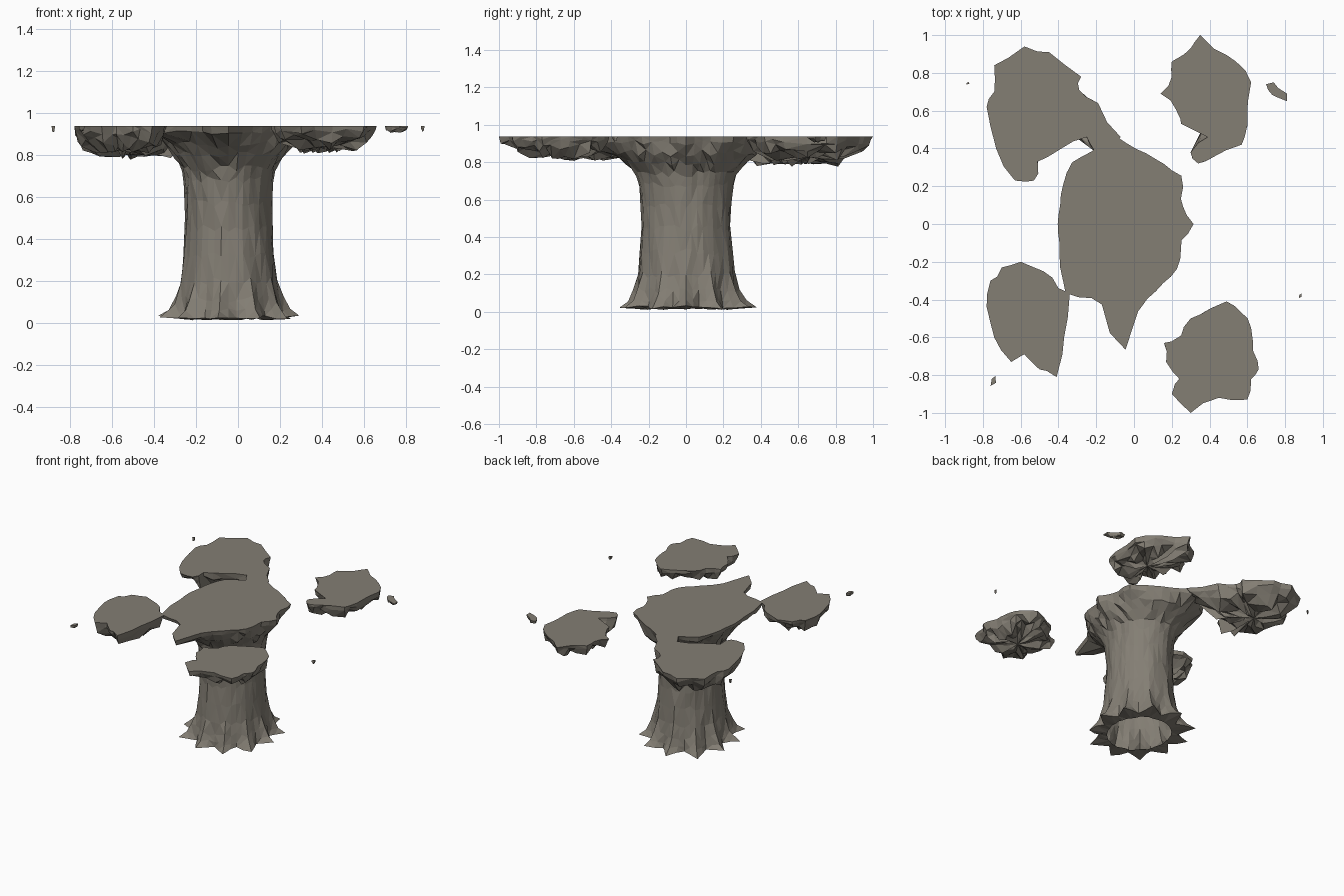
import bpy, bmesh, math, random
from mathutils import Vector

if "Cube" in bpy.data.objects:
    bpy.data.objects.remove(bpy.data.objects["Cube"])

random.seed(7)
TOP = 0.937
mat = bpy.data.materials.new("bark_brown")
mat.diffuse_color = (0.23, 0.21, 0.175, 1)
mat.use_nodes = True
mat.node_tree.nodes["Principled BSDF"].inputs["Base Color"].default_value = mat.diffuse_color


def loft(name, rings, bottom=None):
    """Skin rings of equal length (top first), cap the top flat, optionally close the underside to a point."""
    bm = bmesh.new()
    vs = [[bm.verts.new(p) for p in r] for r in rings]
    n = len(vs[0])
    for a, b in zip(vs, vs[1:]):
        for i in range(n):
            bm.faces.new((a[i], b[i], b[(i + 1) % n], a[(i + 1) % n]))
    bm.faces.new(vs[0])
    if bottom:
        tip = bm.verts.new(bottom)
        for i in range(n):
            bm.faces.new((vs[-1][i], tip, vs[-1][(i + 1) % n]))
    bmesh.ops.triangulate(bm, faces=bm.faces[:])
    bmesh.ops.recalc_face_normals(bm, faces=bm.faces[:])
    me = bpy.data.meshes.new(name)
    bm.to_mesh(me)
    bm.free()
    me.materials.append(mat)
    ob = bpy.data.objects.new(name, me)
    bpy.context.collection.objects.link(ob)
    return ob


def jit(a):
    return random.uniform(-a, a)


def clump(name, pts, centre, depth):
    """Sliced-off foliage clump: flat top, ragged rim, rough underside, thinner at far tips."""
    c = Vector(centre)
    rim = []
    for i, p in enumerate(pts):
        p, q = Vector(p), Vector(pts[(i + 1) % len(pts)])
        rim.append(p)
        if (q - p).length > 0.06:
            rim.append((p + q) / 2 + Vector((jit(0.014), jit(0.014))))
    rings = [[(p.x, p.y, TOP) for p in rim]]
    for scale, drop, rough in ((0.98, 0.25, 0.14), (0.88, 0.62, 0.25), (0.62, 0.85, 0.35), (0.28, 0.92, 0.2)):
        ring = []
        for p in rim:
            thin = min(1, (0.36 / max((p - c).length, 0.01)) ** 2) if scale > 0.7 else 1
            q = c + (p - c) * (scale + jit(0.025 if scale > 0.95 else 0.06))
            ring.append((q.x, q.y, TOP - depth * thin * (drop + jit(rough))))
        rings.append(ring)
    loft(name, rings, (c.x, c.y, TOP - depth))


# Foliage clumps around the trunk
clump("back_left_clump",
      [(-.74, .84), (-.58, .94), (-.45, .91), (-.28, .78), (-.29, .71), (-.19, .64), (-.07, .46), (-.16, .36),
       (-.23, .42), (-.25, .46), (-.40, .39), (-.51, .33), (-.53, .23), (-.63, .23), (-.73, .40), (-.78, .62), (-.74, .70)],
      (-.52, .62), .135)
clump("front_left_clump",
      [(-.60, -.20), (-.48, -.25), (-.40, -.34), (-.34, -.37), (-.37, -.60), (-.41, -.81), (-.50, -.77),
       (-.58, -.69), (-.65, -.73), (-.74, -.60), (-.78, -.44), (-.76, -.30), (-.70, -.23)],
      (-.56, -.48), .115)
clump("back_right_clump",
      [(.35, 1.0), (.42, .93), (.54, .86), (.62, .75), (.60, .52), (.57, .42), (.43, .36), (.34, .32), (.30, .38),
       (.39, .46), (.25, .53), (.22, .61), (.14, .69), (.20, .78), (.20, .86), (.30, .93)],
      (.44, .66), .11)
clump("front_right_clump",
      [(.16, -.63), (.25, -.59), (.30, -.50), (.40, -.45), (.49, -.41), (.57, -.47), (.62, -.55), (.63, -.67),
       (.66, -.77), (.62, -.82), (.60, -.93), (.45, -.92), (.30, -1.0), (.20, -.90), (.24, -.82), (.17, -.73)],
      (.42, -.70), .10)

# Small loose chips
clump("back_right_chip", [(.70, .74), (.74, .75), (.81, .69), (.81, .65), (.76, .67), (.71, .71)], (.76, .70), .028)
for name, x, y, w, h in (("back_left_chip", -.88, .745, .008, .007),
                         ("front_right_chip", .88, -.38, .008, .013),
                         ("front_left_chip", -.745, -.83, .014, .027)):
    clump(name, [(x - w, y - h), (x + w, y - h * .4), (x + w * .8, y + h), (x - w * .6, y + h * .3)], (x, y), .025)

# Trunk: the top follows this cut outline, the base splays into pointed roots
CX = -0.045
outline = [(-.02, .41), (.10, .36), (.16, .31), (.26, .25), (.25, .12), (.31, .0), (.25, -.10), (.23, -.25),
           (.10, -.37), (.03, -.44), (.0, -.54), (-.045, -.67), (-.14, -.57), (-.11, -.48), (-.20, -.39),
           (-.36, -.39), (-.38, -.30), (-.40, -.10), (-.40, .08), (-.37, .22), (-.32, .36), (-.24, .36),
           (-.20, .42), (-.12, .48)]


def reach(a):
    """Distance from the trunk axis to the outline in direction a."""
    d, best = Vector((math.cos(a), math.sin(a))), 0
    for i, p in enumerate(outline):
        p = Vector(p) - Vector((CX, 0))
        e = Vector(outline[(i + 1) % len(outline)]) - Vector((CX, 0)) - p
        den = d.cross(e)
        if abs(den) > 1e-9:
            t, u = p.cross(e) / den, p.cross(d) / den
            if t > 0 and -1e-4 <= u <= 1.0001:
                best = max(best, t)
    return best


N = 44
angles = [2 * math.pi * i / N for i in range(N)]
R = [reach(a) + jit(.007) for a in angles]
root_size = [random.uniform(.8, 1.15) for _ in range(11)]
rings = [[(CX + r * math.cos(a), r * math.sin(a), TOP) for a, r in zip(angles, R)],
         [(CX + r * .98 * math.cos(a), r * .98 * math.sin(a), .905 + jit(.015)) for a, r in zip(angles, R)]]
# z, x radius, y radius, root length
for z, rx, ry, root in ((.85, .295, .375, 0), (.80, .258, .325, 0), (.74, .222, .272, 0), (.68, .21, .252, 0),
                        (.57, .206, .24, 0), (.45, .208, .238, 0), (.32, .214, .243, .005), (.20, .222, .25, .014),
                        (.11, .235, .258, .03), (.06, .242, .262, .06), (.025, .248, .268, .11)):
    ring = []
    for i, a in enumerate(angles):
        r = 1 / math.hypot(math.cos(a) / rx, math.sin(a) / ry)
        r += root * (1, .4, .05, .4)[i % 4] * root_size[i // 4] + jit(.005)
        r = min(r, R[i] * .97)
        ring.append((CX + r * math.cos(a), r * math.sin(a), z + jit(.009 if z < .07 else .02)))
    rings.append(ring)
# Root undersides, leaving the trunk hollow and open below
rings.append([(CX + .205 * math.cos(a), .225 * math.sin(a), .016 + jit(.005)) for a in angles])
loft("tree_trunk", rings)
